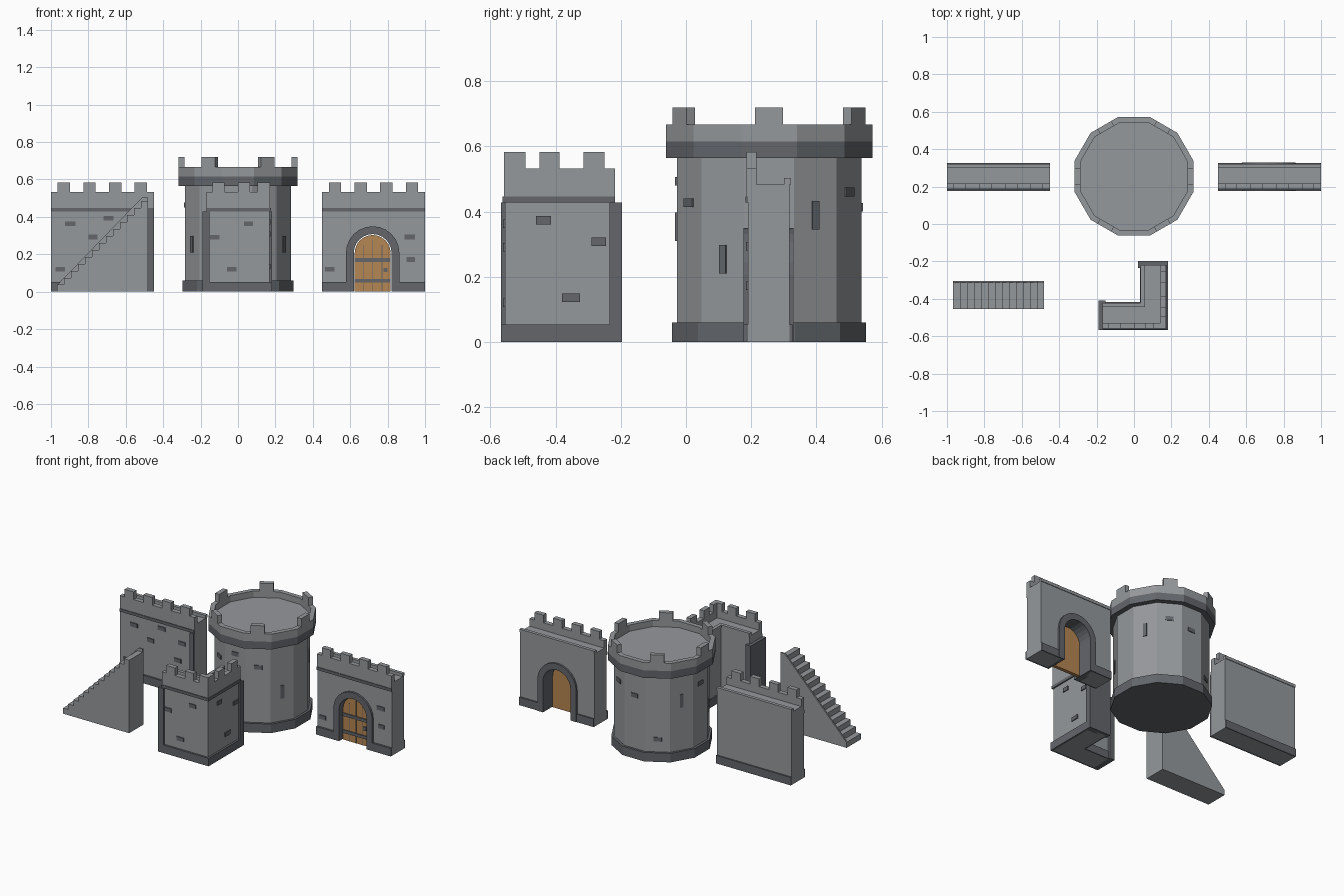
import bpy, bmesh, math
from mathutils import Matrix, Vector

if "Cube" in bpy.data.objects:
    bpy.data.objects.remove(bpy.data.objects["Cube"])


def material(name, rgb):
    m = bpy.data.materials.new(name)
    m.diffuse_color = (*rgb, 1)
    m.use_nodes = True
    m.node_tree.nodes["Principled BSDF"].inputs["Base Color"].default_value = m.diffuse_color
    return m


STONE = material("light_stone", (0.30, 0.315, 0.33))
DARK = material("dark_stone", (0.125, 0.133, 0.148))
WOOD = material("door_wood", (0.46, 0.24, 0.085))


def finish(name, bm, mat):
    bmesh.ops.recalc_face_normals(bm, faces=bm.faces)
    me = bpy.data.meshes.new(name)
    bm.to_mesh(me)
    bm.free()
    me.materials.append(mat)
    ob = bpy.data.objects.new(name, me)
    bpy.context.collection.objects.link(ob)
    return ob


def boxes(name, items, mat, matrices=None):
    """Join boxes given as (x0, x1, y0, y1, z0, z1)."""
    bm = bmesh.new()
    for i, (x0, x1, y0, y1, z0, z1) in enumerate(items):
        m = Matrix.Translation(((x0 + x1) / 2, (y0 + y1) / 2, (z0 + z1) / 2)) @ \
            Matrix.Diagonal((abs(x1 - x0), abs(y1 - y0), abs(z1 - z0), 1))
        bmesh.ops.create_cube(bm, size=1, matrix=(matrices[i] @ m) if matrices else m)
    return finish(name, bm, mat)


def prism(name, pts, y0, y1, mat):
    """Extrude an x-z outline along y."""
    bm = bmesh.new()
    face = bm.faces.new([bm.verts.new((x, y0, z)) for x, z in pts])
    ext = bmesh.ops.extrude_face_region(bm, geom=[face])
    moved = [v for v in ext["geom"] if isinstance(v, bmesh.types.BMVert)]
    bmesh.ops.translate(bm, verts=moved, vec=(0, y1 - y0, 0))
    bmesh.ops.triangulate(bm, faces=[f for f in bm.faces if len(f.verts) > 4])
    return finish(name, bm, mat)


def arch(cx, r, spring=0.207, n=12):
    """Open arch outline from left foot to right foot."""
    arc = [(cx - r * math.cos(math.pi * i / n), spring + r * math.sin(math.pi * i / n))
           for i in range(n + 1)]
    return [(cx - r, 0)] + arc + [(cx + r, 0)]


# ---- shared wall section: t is depth measured from the outer face ----
def wall_top(name, place, u0, u1, merlons):
    boxes(name + "_parapet",
          [place(u0, u1, 0.009, 0.040, 0.447, 0.532), place(u0, u1, 0.123, 0.145, 0.483, 0.503)] +
          [place(a, b, 0.009, 0.040, 0.532, 0.583) for a, b in merlons], STONE)
    boxes(name + "_ledge", [place(u0, u1, 0.005, 0.013, 0.428, 0.447)], DARK)


def wall_base(name, place, spans, back=None):
    boxes(name + "_base", [place(a, b, 0, 0.013, 0, 0.053) for a, b in spans] +
          [place(a, b, 0.141, 0.150, 0, 0.053) for a, b in (back or spans)], DARK)


def bricks(name, place, spots):
    boxes(name + "_bricks", [place(a, b, 0.007, 0.014, z, z + 0.026) for a, b, z in spots], DARK)


def straight(x0):
    return lambda a, b, t0, t1, z0, z1: (x0 + a, x0 + b, 0.177 + t0, 0.177 + t1, z0, z1)


MERLONS = [(0.036 + 0.137 * i, 0.102 + 0.137 * i) for i in range(4)]

# Straight wall
p = straight(-1.0)
boxes("wall_body", [p(0, 0.55, 0.013, 0.141, 0, 0.483)], STONE)
wall_base("wall", p, [(0, 0.55)])
wall_top("wall", p, 0, 0.55, MERLONS)
boxes("wall_end_pillar", [p(0.52, 0.55, 0, 0.013, 0.053, 0.428)], DARK)
bricks("wall", p, [(0.075, 0.13, 0.35), (0.28, 0.335, 0.38), (0.20, 0.25, 0.28),
                   (0.025, 0.075, 0.107), (0.40, 0.45, 0.20), (0.43, 0.48, 0.32)])

# Gate wall with arched opening
p = straight(0.45)
CX = 0.72
prism("gate_body", [(0.45, 0)] + arch(CX, 0.12) + [(1, 0), (1, 0.483), (0.45, 0.483)],
      0.19, 0.318, STONE)
wall_base("gate", p, [(0, 0.127), (0.413, 0.55)])
wall_top("gate", p, 0, 0.55, MERLONS)
bricks("gate", p, [(0.44, 0.495, 0.28), (0.45, 0.495, 0.16), (0.015, 0.065, 0.107)])
prism("gate_arch", arch(CX, 0.143) + arch(CX, 0.101)[::-1], 0.177, 0.330, DARK)

# Door with plank seams, straps and handle
prism("door", arch(CX, 0.096), 0.212, 0.235, WOOD)
boxes("door_ironwork",
      [(CX - 0.096, CX + 0.096, 0.205, 0.213, z, z + 0.02) for z in (0.048, 0.16)] +
      [(0.778, 0.798, 0.204, 0.213, 0.105, 0.128)] +
      [(CX + d - 0.002, CX + d + 0.002, 0.210, 0.213, 0, 0.25 + 0.03 * (d == 0))
       for d in (-0.05, 0, 0.05)], DARK)

# Corner wall: two mirrored legs, u runs from the outer corner
def front_leg(a, b, t0, t1, z0, z1):
    return (0.181 - b, 0.181 - a, -0.568 + t0, -0.568 + t1, z0, z1)


def side_leg(a, b, t0, t1, z0, z1):
    return (0.181 - t1, 0.181 - t0, -0.568 + a, -0.568 + b, z0, z1)


LEGS = (("corner_front", front_leg,
         [(0.28, 0.33, 0.278), (0.10, 0.15, 0.35), (0.19, 0.24, 0.107)]),
        ("corner_side", side_leg,
         [(0.108, 0.153, 0.36), (0.278, 0.323, 0.295), (0.188, 0.243, 0.122)]))
for name, leg, spots in LEGS:
    boxes(name + "_body", [leg(0.013, 0.35, 0.013, 0.141, 0, 0.483)], STONE)
    wall_base(name, leg, [(0, 0.34)], [(0.141, 0.34)])
    boxes(name + "_parapet",
          [leg(0.009, 0.35, 0.009, 0.040, 0.447, 0.532),
           leg(0.123, 0.35, 0.123, 0.145, 0.483, 0.503)] +
          [leg(a, b, 0.009, 0.040, 0.532, 0.583)
           for a, b in ((0.009, 0.076), (0.118, 0.18), (0.253, 0.318))], STONE)
    boxes(name + "_ledge", [leg(0.005, 0.35, 0.005, 0.013, 0.428, 0.447)], DARK)
    boxes(name + "_pillar", [leg(0.333, 0.371, 0, 0.160, 0, 0.428)], DARK)
    bricks(name, leg, spots)

# Stairs with a straight back stringer
N, X0, X1, TOP = 13, -0.968, -0.482, 0.485
run, rise = (X1 - X0) / N, TOP / N
outline = [(X0, 0)]
for i in range(N):
    outline += [(X0 + i * run, (i + 1) * rise), (X0 + (i + 1) * run, (i + 1) * rise)]
prism("stairs", outline + [(X1, 0)], -0.455, -0.314, STONE)
prism("stair_stringer", [(X0, 0), (X0, 0.035), (X1 - 0.03, 0.505), (X1, 0.505), (X1, 0)],
      -0.314, -0.305, STONE)

# ---- Round tower, twelve flat sides ----
CENTRE = Vector((0, 0.255, 0))


def lathe(name, profile, mat, n=12):
    bm = bmesh.new()
    rings = []
    for r, z in profile:
        r /= math.cos(math.pi / n)
        rings.append([bm.verts.new(CENTRE + Vector((r * math.cos((i + 0.5) * 2 * math.pi / n),
                                                    r * math.sin((i + 0.5) * 2 * math.pi / n), z)))
                      for i in range(n)])
    for a, b in zip(rings, rings[1:]):
        for i in range(n):
            j = (i + 1) % n
            bm.faces.new((a[i], a[j], b[j], b[i]))
    bm.faces.new(rings[0])
    bm.faces.new(rings[-1])
    return finish(name, bm, mat)


def on_tower(name, items, mat):
    """Boxes on tower sides: (angle, width, r0, r1, z0, z1)."""
    boxes(name, [(r0, r1, -w / 2, w / 2, z0, z1) for _, w, r0, r1, z0, z1 in items], mat,
          [Matrix.Translation(CENTRE) @ Matrix.Rotation(math.radians(i[0]), 4, 'Z') for i in items])


lathe("tower_base", [(0.298, 0), (0.298, 0.06)], DARK)
lathe("tower_body", [(0.283, 0.06), (0.283, 0.565)], STONE)
lathe("tower_corbel", [(0.317, 0.565), (0.317, 0.615)], DARK)
lathe("tower_parapet", [(0.317, 0.615), (0.317, 0.667), (0.287, 0.667), (0.287, 0.625)], STONE)
on_tower("tower_merlons", [(a, 0.085, 0.287, 0.317, 0.667, 0.72) for a in range(0, 360, 60)], STONE)
on_tower("tower_slits", [(a, 0.024, 0.28, 0.288, z, z + 0.087) for a, z in
                         ((-30, 0.21), (210, 0.21), (30, 0.345), (150, 0.345), (-90, 0.31))], DARK)
on_tower("tower_bricks", [(a, 0.05, 0.28, 0.288, z, z + 0.027) for a, z in
                          ((-60, 0.414), (60, 0.447), (-90, 0.48), (90, 0.40), (120, 0.13),
                           (180, 0.45), (240, 0.414))], DARK)
